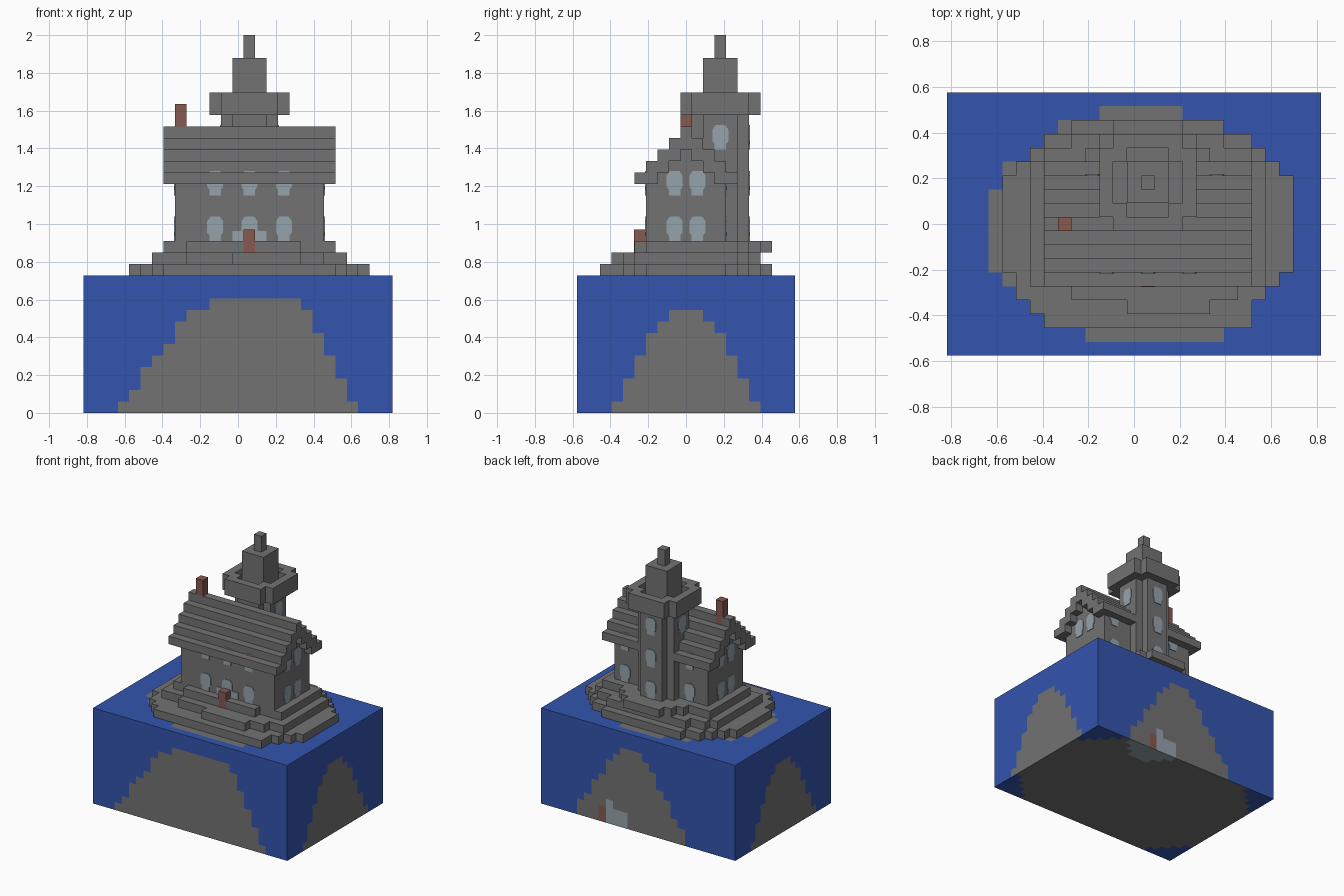
import bpy
import bmesh
from mathutils import Vector

cube = bpy.data.objects.get("Cube")
if cube:
    bpy.data.objects.remove(cube)

V = 2 / 33                # size of one building block
NX, NY, NZ = 27, 19, 12   # water block, counted in blocks


def material(name, rgb):
    m = bpy.data.materials.new(name)
    m.use_nodes = True
    m.diffuse_color = (*rgb, 1)
    m.node_tree.nodes["Principled BSDF"].inputs["Base Color"].default_value = (*rgb, 1)
    return m


STONE = material("grey_stone", (0.17, 0.17, 0.17))
WATER = material("blue_water", (0.033, 0.09, 0.43))
GLASS = material("pale_glass", (0.30, 0.37, 0.41))
BRICK = material("red_brick", (0.24, 0.10, 0.08))


def pos(i, j, k):
    """Block coordinates to model coordinates."""
    return Vector(((i - NX / 2) * V, (j - NY / 2) * V, k * V))


def finish(bm, name, *mats):
    me = bpy.data.meshes.new(name)
    bm.to_mesh(me)
    bm.free()
    for m in mats:
        me.materials.append(m)
    ob = bpy.data.objects.new(name, me)
    bpy.context.collection.objects.link(ob)


def blocks(name, mat, boxes):
    """One object from boxes (i0, i1, j0, j1, k0, k1)."""
    bm = bmesh.new()
    for i0, i1, j0, j1, k0, k1 in boxes:
        a, b = pos(i0, j0, k0), pos(i1, j1, k1)
        made = bmesh.ops.create_cube(bm, size=1)["verts"]
        for v in made:
            v.co = Vector([(a[n] + b[n]) / 2 + v.co[n] * (b[n] - a[n]) for n in range(3)])
    finish(bm, name, mat)


def terrace(name, k, first, rows):
    """A layer of stone; equal neighbouring rows become one box."""
    boxes = []
    for j, (a, b) in enumerate(rows, first):
        if boxes and boxes[-1][:2] == [a, b]:
            boxes[-1][3] = j + 1
        else:
            boxes.append([a, b, j, j + 1, k, k + 1])
    blocks(name, STONE, boxes)


# Water block with the rock showing on its faces
SHORE = [(10, 20), (7, 22), (6, 22), (5, 23), (4, 24)] + [(3, 25)] * 6 + [
    (4, 25), (4, 24), (6, 23), (7, 22), (8, 20), (11, 17)]
FRONT = [(3, 24), (4, 23), (5, 23), (5, 22), (6, 22), (7, 21), (8, 21), (8, 20), (9, 20), (11, 19)]
BACK = [(7, 22), (7, 22), (8, 21), (9, 20), (9, 20), (10, 19), (11, 18), (11, 18), (12, 17), (13, 16)]
SIDE = [(3, 16), (4, 15), (4, 15), (5, 14), (5, 14), (6, 13), (6, 13), (7, 12), (8, 11)]


def inside(rows, r, c):
    return 0 <= r < len(rows) and rows[r][0] <= c < rows[r][1]


def paint(axis, high, i, j, k):
    """0 water, 1 stone, 2 glass, 3 brick."""
    if axis == 2:
        if high:
            return int(inside(SHORE, j - 1, i))
        if j >= NY - 3 and abs(i - 18) <= j - NY + 4:
            return 2
        return int(min(i, NX - 1 - i) + min(j, NY - 1 - j) >= 4)
    if axis == 0:
        return int(inside(SIDE, k, j))
    if high and i == 18 and k < 2:
        return 3
    if high and (i == 17 and k < 3 or i in (15, 16) and k < 2):
        return 2
    return int(inside(BACK if high else FRONT, k, i))


bm = bmesh.new()
size = (NX, NY, NZ)
for axis in range(3):
    u, w = (axis + 1) % 3, (axis + 2) % 3
    for high in (0, 1):
        for a in range(size[u]):
            for b in range(size[w]):
                cell = [0, 0, 0]
                cell[u], cell[w] = a, b
                cell[axis] = high * size[axis]
                ring = []
                for da, db in ((0, 0), (1, 0), (1, 1), (0, 1)):
                    c = list(cell)
                    c[u] += da
                    c[w] += db
                    ring.append(bm.verts.new(pos(*c)))
                face = bm.faces.new(ring if high else ring[::-1])
                face.material_index = paint(axis, high, *cell)
bmesh.ops.remove_doubles(bm, verts=bm.verts, dist=V / 100)
finish(bm, "water_block", WATER, STONE, GLASS, BRICK)

# Stepped island
terrace("lower_terrace", 12, 2, [(7, 22), (6, 22), (5, 23), (5, 24)] + [(4, 25)] * 7 + [
    (5, 24), (6, 23), (7, 22), (9, 20)])
terrace("middle_terrace", 13, 3, [(13, 19), (9, 21)] + [(6, 23)] * 9 + [(7, 22), (9, 20)])
terrace("upper_terrace", 14, 5, [(9, 19)] + [(7, 22)] * 8 + [(10, 19), (11, 18), (12, 17)])

# House walls with stepped gables
blocks("house_walls", STONE, [(8, 21, 6, 13, 15, 20)] +
       [(8, 21, 7 + n, 12 - n, 20 + n, 21 + n) for n in range(3)])

# Stepped roof, two slopes meeting at the ridge
slopes = []
for n in range(3):
    slopes += [(7, 22, 5 + n, 7 + n, 20 + n, 21 + n), (7, 22, 12 - n, 14 - n, 20 + n, 21 + n)]
blocks("roof", STONE, slopes + [(7, 22, 8, 11, 23, 24), (7, 22, 9, 10, 24, 25)])
blocks("chimney", BRICK, [(8, 9, 9, 10, 24, 27)])

# Tower with cut corners, parapet and stepped spire
blocks("tower", STONE, [(13, 16, 10, 15, 15, 26), (12, 13, 11, 14, 15, 26), (16, 17, 11, 14, 15, 26)])
parapet = [(12, 17, 9, 10), (12, 17, 15, 16), (11, 12, 10, 15), (17, 18, 10, 15)]
parapet += [(i, i + 1, j, j + 1) for i in (12, 16) for j in (10, 14)]
blocks("parapet", STONE, [(*p, 26, 28) for p in parapet])
blocks("lantern_room", STONE, [(13, 16, 11, 14, 26, 31)])
blocks("spire", STONE, [(14, 15, 12, 13, 31, 33)])

# Windows: thin plates with clipped corners
OUTLINE = [(0.5, 0), (0.5, 0.5), (0.7, 0.75), (0.7, 1.75), (0.4, 2.15)]


def window(name, i, j, k, axis, sign):
    bm = bmesh.new()
    shape = OUTLINE + [(-a, b) for a, b in reversed(OUTLINE)]
    ring = []
    for a, b in shape:
        at = (i, j + a, k + b) if axis == 0 else (i + a, j, k + b)
        ring.append(bm.verts.new(pos(*at)))
    face = bm.faces.new(ring)
    out = bmesh.ops.extrude_face_region(bm, geom=[face])["geom"]
    for v in out:
        if isinstance(v, bmesh.types.BMVert):
            v.co[axis] += sign * 0.005
    bmesh.ops.recalc_face_normals(bm, faces=bm.faces)
    finish(bm, name, GLASS)


for k in (15, 19):
    for i in (11.5, 14.5, 17.5):
        window("front_window", i, 6, k, 1, -1)
    for i in (10.5, 19.5):
        window("back_window", i, 13, k, 1, 1)
    for j in (8.5, 10.5):
        window("left_gable_window", 21, j, k, 0, 1)
        window("right_gable_window", 8, j, k, 0, -1)
for k in (15, 19, 23):
    window("tower_back_window", 14.5, 15, k, 1, 1)
window("tower_left_window", 17, 12.5, 23, 0, 1)
window("tower_right_window", 12, 12.5, 23, 0, -1)

# Front door and its side lights
blocks("door_side_lights", GLASS, [(13, 16, 5.91, 6, 15, 15.9)])
blocks("front_door", BRICK, [(14, 15, 4.95, 6, 14, 16)])
